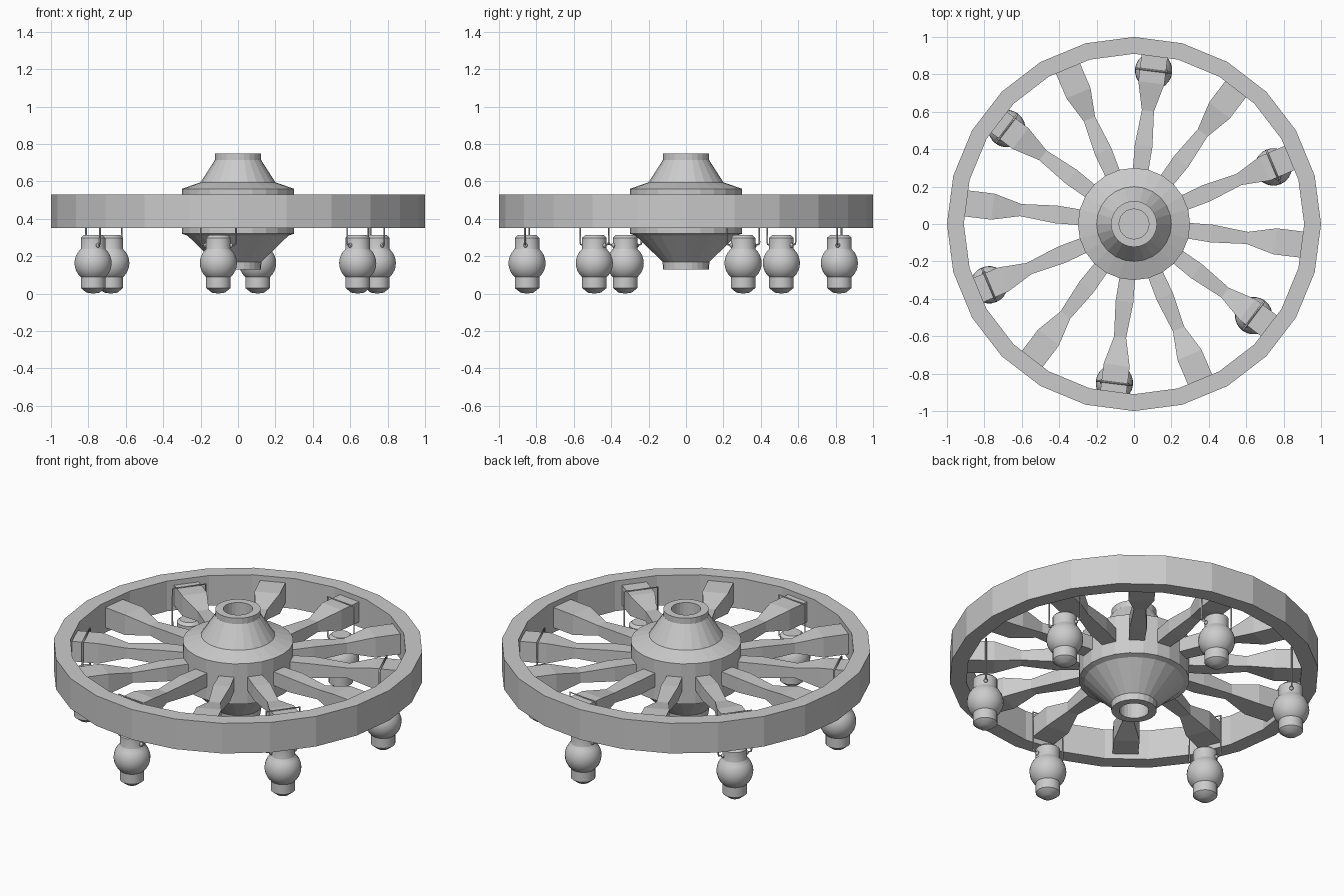
import bpy, bmesh, math
from mathutils import Vector, Matrix

if "Cube" in bpy.data.objects:
    bpy.data.objects.remove(bpy.data.objects["Cube"])


def finish(name, bm, smooth=False):
    bmesh.ops.recalc_face_normals(bm, faces=bm.faces)
    me = bpy.data.meshes.new(name)
    bm.to_mesh(me)
    bm.free()
    ob = bpy.data.objects.new(name, me)
    bpy.context.collection.objects.link(ob)
    if smooth:
        bpy.ops.object.select_all(action='DESELECT')
        ob.select_set(True)
        bpy.context.view_layer.objects.active = ob
        bpy.ops.object.shade_smooth_by_angle(angle=math.radians(35))
    return ob


def lathe(name, profile, sides, closed=False, smooth=False):
    bm = bmesh.new()
    vs = [bm.verts.new((r, 0, z)) for r, z in profile]
    pairs = list(zip(vs, vs[1:])) + ([(vs[-1], vs[0])] if closed else [])
    edges = [bm.edges.new(p) for p in pairs]
    bmesh.ops.spin(bm, geom=vs + edges, cent=(0, 0, 0), axis=(0, 0, 1),
                   angle=2 * math.pi, steps=sides, use_duplicate=False)
    bmesh.ops.remove_doubles(bm, verts=bm.verts, dist=1e-4)
    return finish(name, bm, smooth)


def place(ob, x, y, ang):
    ob.matrix_world = Matrix.Translation((x, y, 0)) @ Matrix.Rotation(ang, 4, 'Z')


# Wheel rim
lathe("rim", [(1, 0.35), (1, 0.53), (0.91, 0.53), (0.91, 0.35)], 24, closed=True)

# Hub with blind bores at both ends
lathe("hub", [(0, 0.64), (0.08, 0.64), (0.08, 0.75), (0.123, 0.75), (0.123, 0.715),
              (0.20, 0.595), (0.30, 0.56), (0.30, 0.32), (0.27, 0.31), (0.125, 0.17),
              (0.123, 0.13), (0.08, 0.13), (0.08, 0.24), (0, 0.24)], 24)


# Spokes: square sections swept outward
def spoke(i):
    bm = bmesh.new()
    rings = []
    for r, w, h in [(0.25, 0.08, 0.08), (0.42, 0.095, 0.085), (0.61, 0.065, 0.06),
                    (0.76, 0.14, 0.12), (0.915, 0.14, 0.12)]:
        rings.append([bm.verts.new((r, a * w / 2, 0.44 + b * h / 2))
                      for a, b in ((-1, -1), (1, -1), (1, 1), (-1, 1))])
    for a, b in zip(rings, rings[1:]):
        for k in range(4):
            bm.faces.new((a[k], a[(k + 1) % 4], b[(k + 1) % 4], b[k]))
    bm.faces.new(rings[0])
    bm.faces.new(rings[-1])
    place(finish(f"spoke_{i}", bm), 0, 0, math.radians(-7 + 30 * i))


for i in range(12):
    spoke(i)

# Lamp outline: base, round globe, neck and cap
globe = [(0.1 * math.cos(math.radians(a)), 0.163 + 0.1 * math.sin(math.radians(a)))
         for a in range(-48, 49, 12)]
lamp_profile = ([(0, 0.0), (0.035, 0.005), (0.066, 0.03), (0.066, 0.088)] + globe +
                [(0.066, 0.24), (0.066, 0.298), (0.05, 0.313), (0, 0.313)])


# Wire hanger looped over the spoke and hooked into the lamp neck
def hanger(i):
    cu = bpy.data.curves.new("hanger", 'CURVE')
    cu.dimensions = '3D'
    cu.bevel_depth = 0.005
    cu.bevel_resolution = 0
    cu.use_fill_caps = True
    half = [(0.05, 0.258), (0.092, 0.263), (0.095, 0.275), (0.095, 0.507)]
    pts = half + [(-y, z) for y, z in reversed(half)]
    sp = cu.splines.new('POLY')
    sp.points.add(len(pts) - 1)
    for p, (y, z) in zip(sp.points, pts):
        p.co = (0, y, z, 1)
    ob = bpy.data.objects.new(f"hanger_{i}", cu)
    bpy.context.collection.objects.link(ob)
    return ob


# Small pins on the neck
def pins(i):
    bm = bmesh.new()
    for s in (-1, 1):
        bmesh.ops.create_uvsphere(bm, u_segments=8, v_segments=6, radius=0.012,
                                  matrix=Matrix.Translation((0, s * 0.068, 0.258)))
    return finish(f"neck_pins_{i}", bm, True)


spots = [(0.745, 0.305), (0.105, 0.82), (-0.68, 0.51),
         (-0.775, -0.325), (-0.105, -0.85), (0.64, -0.49)]
for i, (x, y) in enumerate(spots):
    ang = math.radians(23 + 60 * i)
    lamp = lathe(f"lamp_{i}", lamp_profile, 24, smooth=True)
    for ob in (lamp, hanger(i), pins(i)):
        place(ob, x, y, ang)
